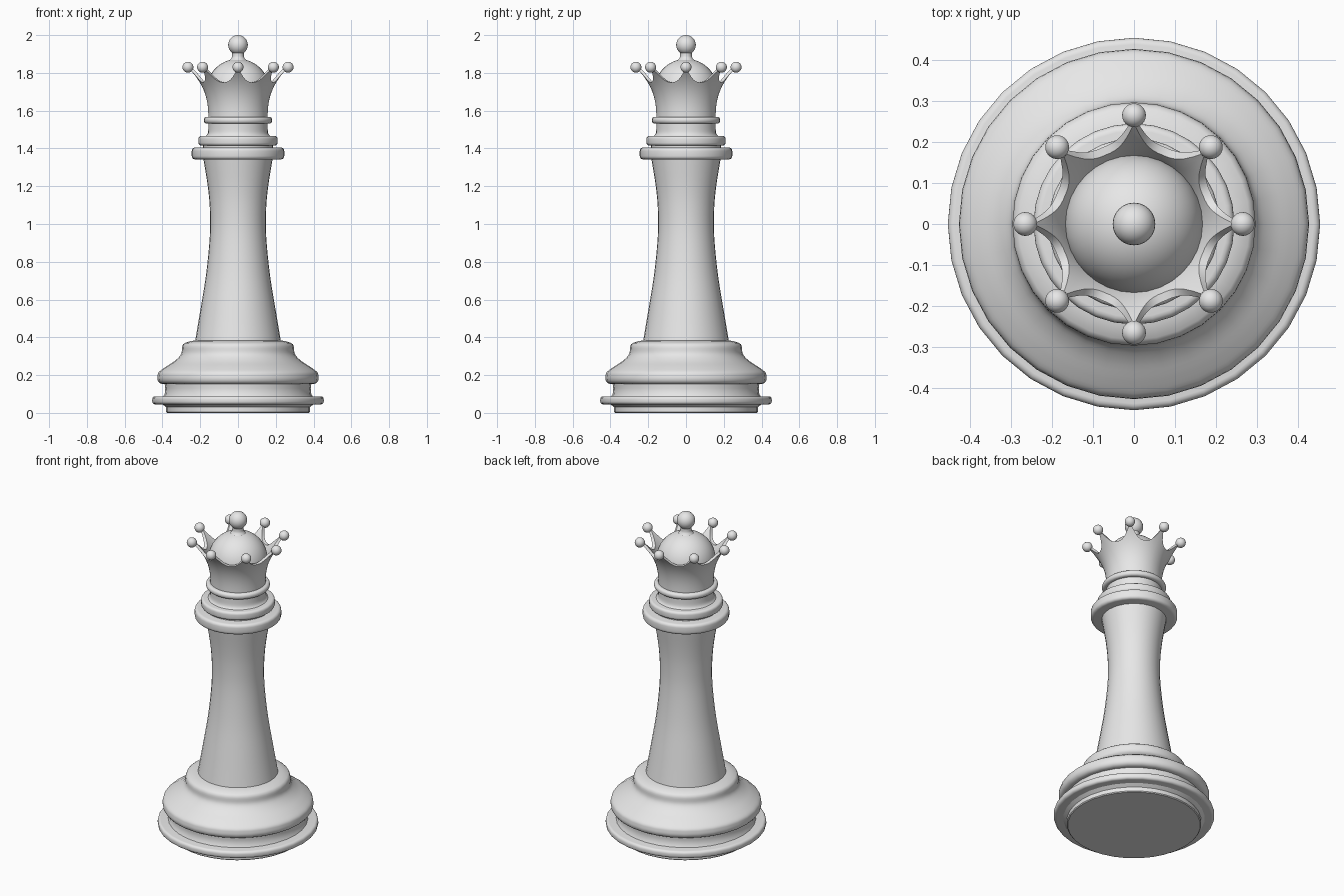
import bpy, bmesh, math
from mathutils import Vector

cube = bpy.data.objects.get("Cube")
if cube:
    bpy.data.objects.remove(cube, do_unlink=True)

grey = bpy.data.materials.new("plain grey")
grey.use_nodes = True
colour = (0.8, 0.8, 0.8, 1)
grey.diffuse_color = colour
grey.node_tree.nodes["Principled BSDF"].inputs["Base Color"].default_value = colour


def finish(name, bm):
    """Turn a bmesh into a smooth-shaded grey object."""
    bmesh.ops.recalc_face_normals(bm, faces=bm.faces)
    mesh = bpy.data.meshes.new(name)
    bm.to_mesh(mesh)
    bm.free()
    mesh.materials.append(grey)
    obj = bpy.data.objects.new(name, mesh)
    bpy.context.collection.objects.link(obj)
    bpy.ops.object.select_all(action="DESELECT")
    obj.select_set(True)
    bpy.context.view_layer.objects.active = obj
    bpy.ops.object.shade_smooth_by_angle(angle=math.radians(40))
    return obj


def skin(name, rings):
    """Bridge closed rings of points and cap both ends."""
    bm = bmesh.new()
    loops = [[bm.verts.new(p) for p in ring] for ring in rings]
    count = len(loops[0])
    for low, high in zip(loops, loops[1:]):
        for i in range(count):
            j = (i + 1) % count
            bm.faces.new((low[i], low[j], high[j], high[i]))
    bm.faces.new(loops[0])
    bm.faces.new(loops[-1])
    return finish(name, bm)


def polar(r, angle, z):
    return Vector((r * math.cos(angle), r * math.sin(angle), z))


def lathe(name, profile, sides=32):
    return skin(name, [[polar(r, math.tau * i / sides, z) for i in range(sides)]
                       for r, z in profile])


def rounded(r, low, high, corner):
    """Profile of a disc with rounded rims."""
    points = []
    for start, z in ((-90, low + corner), (0, high - corner)):
        for step in range(5):
            a = math.radians(start + step * 22.5)
            points.append((r - corner + corner * math.cos(a), z + corner * math.sin(a)))
    return points


def smooth_path(points, steps=4):
    """Catmull-Rom curve through profile points."""
    p = [Vector(q) for q in points]
    p = [2 * p[0] - p[1]] + p + [2 * p[-1] - p[-2]]
    path = []
    for a, b, c, d in zip(p, p[1:], p[2:], p[3:]):
        for i in range(steps):
            t = i / steps
            path.append(b + (c - a) * t / 2 + (2 * a - 5 * b + 4 * c - d) * t**2 / 2
                        + (3 * b - a - 3 * c + d) * t**3 / 2)
    return path + [p[-2]]


def ball(name, radius, centre):
    bm = bmesh.new()
    bmesh.ops.create_uvsphere(bm, u_segments=24, v_segments=16, radius=radius)
    bmesh.ops.translate(bm, verts=bm.verts, vec=centre)
    return finish(name, bm)


# Base: foot, rim, recess and swelling shoulder
lathe("foot", [(.375, 0), (.38, .005), (.38, .03), (.4, .045)])
lathe("base_rim", rounded(.454, .045, .088, .016))
lathe("base_recess", [(.4, .08), (.388, .1), (.385, .13), (.39, .165)])
lathe("base_shoulder", rounded(.427, .153, .213, .028)[:6] + smooth_path(
    [(.427, .19), (.42, .215), (.385, .242), (.335, .275), (.302, .31), (.296, .35)])
    + [(.292, .362), (.282, .37), (.25, .38), (.21, .386)])

# Waisted column
lathe("column", smooth_path([(.228, .375), (.2, .54), (.168, .74), (.149, .94),
                             (.149, 1.08), (.16, 1.2), (.184, 1.35)]))

# Collars and neck
lathe("large_collar", rounded(.245, 1.342, 1.405, .018))
lathe("collar_spacer", [(.185, 1.4), (.185, 1.42)])
lathe("middle_collar", rounded(.209, 1.415, 1.466, .015))
lathe("neck", smooth_path([(.175, 1.46), (.16, 1.48), (.157, 1.52), (.157, 1.58)]))
lathe("small_collar", rounded(.181, 1.531, 1.567, .016))

# Flared crown with eight points
POINTS, SIDES = 8, 96
BOTTOM, VALLEY, TIP, FLOOR = 1.56, 1.75, 1.83, 1.69


def flare(z):
    return .157 + .108 * ((z - BOTTOM) / (TIP - BOTTOM)) ** 2.5


def rim(angle):
    u = abs((angle * POINTS / math.tau) % 1 - .5) * 2
    return VALLEY + (TIP - VALLEY) * u ** 2.6


angles = [math.tau * i / SIDES for i in range(SIDES)]
rings = []
for step in range(11):
    t = step / 10
    rings.append([polar(flare(z), a, z) for a in angles
                  for z in [BOTTOM + t * (rim(a) - BOTTOM)]])
for step in range(7):
    t = step / 6
    rings.append([polar(flare(z) - .02, a, z) for a in angles
                  for z in [rim(a) + t * (FLOOR - rim(a))]])
skin("crown", rings)

for i in range(POINTS):
    ball(f"crown_bead_{i + 1}", .029, polar(.265, math.tau * i / POINTS, TIP))

# Dome, stem and top ball
quarter = [math.radians(a) for a in range(0, 90, 6)]
lathe("dome", [(.168 * math.cos(a), 1.706 + .168 * math.sin(a)) for a in quarter])
lathe("finial_stem", smooth_path([(.05, 1.86), (.036, 1.877), (.031, 1.89), (.031, 1.92)]))
ball("finial_ball", .052, (0, 0, 1.948))
